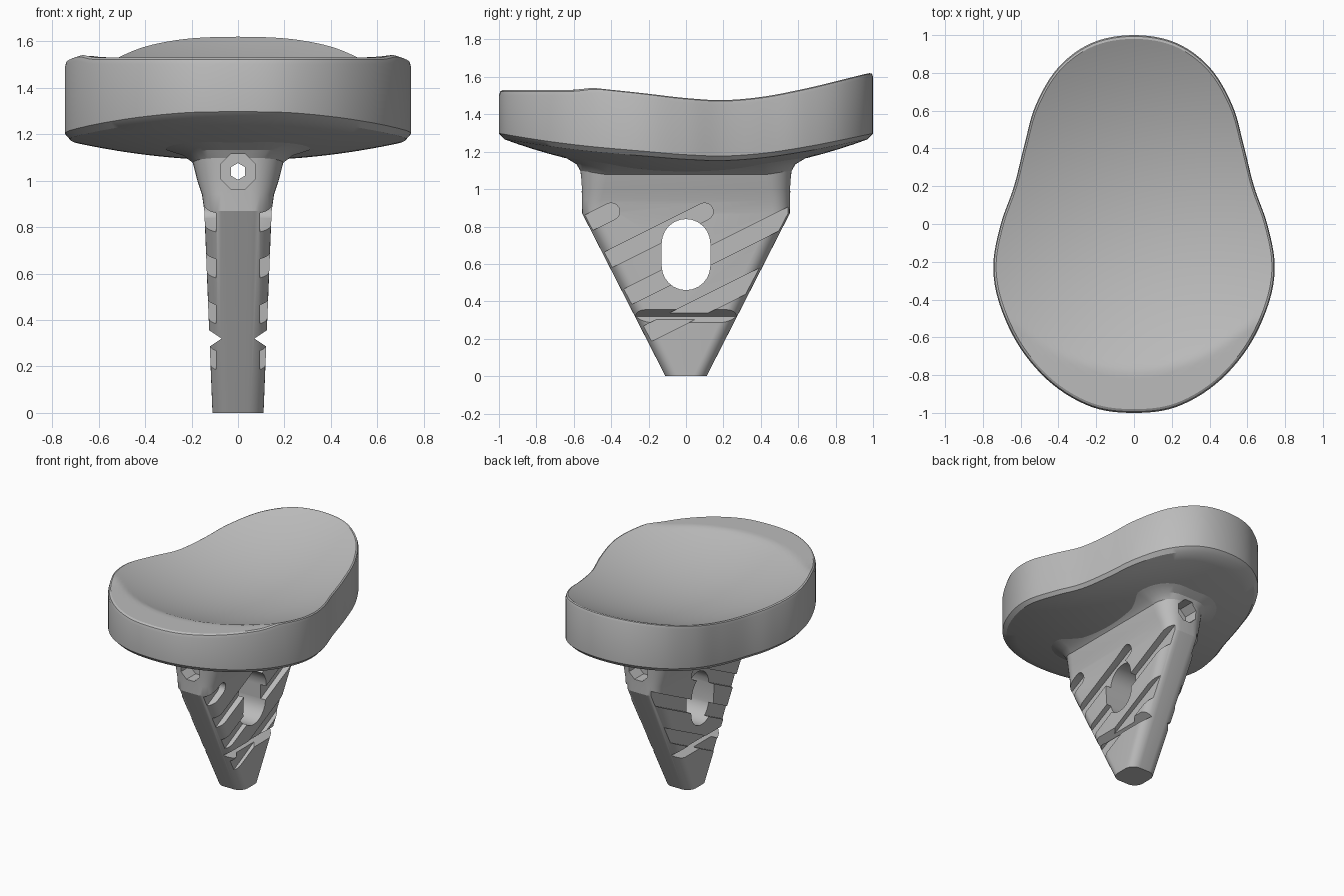
import bpy, bmesh, math
from mathutils import Vector

if "Cube" in bpy.data.objects:
    bpy.data.objects.remove(bpy.data.objects["Cube"])

grey = bpy.data.materials.new("light_grey")
grey.use_nodes = True
grey.diffuse_color = (0.5, 0.5, 0.5, 1)
grey.node_tree.nodes["Principled BSDF"].inputs["Base Color"].default_value = (0.5, 0.5, 0.5, 1)


def top_z(x, y):
    """Dished top, cut off by a flat crescent at the front."""
    return min(1.377 + .23 * x * x + .253 * y * y, 1.53 + .12 * max(0, y + .6) + max(0, y + .3))


def under_z(x, y):
    """Shallow bowl of the underside."""
    return 1.087 + .155 * x * x + .19 * y * y


def loft(name, rings):
    """Skin a list of equal-length rings and cap both ends."""
    bm = bmesh.new()
    rows = [[bm.verts.new(p) for p in r] for r in rings]
    n = len(rows[0])
    for a, b in zip(rows, rows[1:]):
        for i in range(n):
            bm.faces.new((a[i], a[(i + 1) % n], b[(i + 1) % n], b[i]))
    bm.faces.new(rows[0])
    bm.faces.new(rows[-1])
    bmesh.ops.recalc_face_normals(bm, faces=bm.faces)
    mesh = bpy.data.meshes.new(name)
    bm.to_mesh(mesh)
    bm.free()
    mesh.materials.append(grey)
    ob = bpy.data.objects.new(name, mesh)
    bpy.context.collection.objects.link(ob)
    return ob


def capsule(p, q, r, seg):
    """Outline of a rounded slot from p to q."""
    ang = math.atan2(q[1] - p[1], q[0] - p[0])
    pts = []
    for c, start in ((q, ang - math.pi / 2), (p, ang + math.pi / 2)):
        for i in range(seg + 1):
            a = start + math.pi * i / seg
            pts.append((c[0] + r * math.cos(a), c[1] + r * math.sin(a)))
    return pts


def circle(z, r, seg):
    return [(r * math.cos(math.tau * (i + .5) / seg), z + r * math.sin(math.tau * (i + .5) / seg))
            for i in range(seg)]


def cut(ob, outline, axis, lo, hi):
    """Subtract an outline extruded along x or y."""
    place = (lambda u, z, d: (d, u, z)) if axis == "x" else (lambda u, z, d: (u, d, z))
    tool = loft("cutter", [[place(u, z, d) for u, z in outline] for d in (lo, hi)])
    tool.hide_render = True
    mod = ob.modifiers.new("cut", "BOOLEAN")
    mod.operation, mod.object, mod.solver = "DIFFERENCE", tool, "EXACT"
    bpy.context.view_layer.objects.active = ob
    bpy.ops.object.modifier_apply(modifier=mod.name)
    bpy.data.objects.remove(tool)


def smooth(ob, angle):
    bpy.ops.object.select_all(action="DESELECT")
    ob.select_set(True)
    bpy.context.view_layer.objects.active = ob
    bpy.ops.object.shade_smooth_by_angle(angle=math.radians(angle))


# Egg-shaped plan outline: half profile, mirrored, then splined
half = [(0, -1), (.22, -.97), (.43, -.85), (.6, -.66), (.71, -.43), (.745, -.22), (.705, 0),
        (.635, .2), (.58, .42), (.52, .63), (.4, .83), (.22, .96), (0, 1)]
ctrl = [Vector(p) for p in half + [(-x, y) for x, y in half[-2:0:-1]]]
egg = []
for i in range(len(ctrl)):
    a, b, c, d = (ctrl[(i + k) % len(ctrl)] for k in (-1, 0, 1, 2))
    for s in range(6):
        t = s / 6
        egg.append(.5 * (2 * b + (c - a) * t + (2 * a - 5 * b + 4 * c - d) * t * t
                         + (3 * b - a - 3 * c + d) * t ** 3))

# Dished plate: top rings, rounded rim, wall, bevel, bowl underside
def ring(scale, height, offset):
    pts = [p * scale for p in egg]
    return [(p.x, p.y, height(p.x, p.y) + offset) for p in pts]

steps = 36
rings = [ring(.98 * (i + .2) / (steps + .2), top_z, 0) for i in range(steps + 1)]
rings += [ring(.993, top_z, -.008), ring(1, top_z, -.028), ring(1, under_z, .02), ring(.97, under_z, 0)]
rings += [ring(.97 * (12 - i) / 12 + .005, under_z, 0) for i in range(1, 13)]
plate = loft("dished_plate", rings)
smooth(plate, 30)

# Tapered fin: rounded-rectangle sections flaring into the plate
def section(hx, hy, r, height):
    pts = []
    for sx, sy, quarter in ((1, 1, 0), (-1, 1, 1), (-1, -1, 2), (1, -1, 3)):
        for i in range(9):
            a = math.pi / 2 * (quarter + i / 8)
            x = sx * (hx - r) + r * math.cos(a)
            y = sy * (hy - r) + r * math.sin(a)
            pts.append((x, y, height(x, y)))
    return pts

def level(z):
    return lambda x, y: z

def below(d):
    return lambda x, y: under_z(x, y) - d

fin = loft("tapered_fin", [
    section(.11, .11, .07, level(0)),
    section(.145, .555, .09, level(.87)),
    section(.155, .556, .1, level(.94)),
    section(.175, .558, .12, level(1.0)),
    section(.195, .565, .14, below(.05)),
    section(.235, .585, .17, below(.02)),
    section(.3, .63, .22, below(.004)),
    section(.36, .68, .26, below(-.015)),
    section(.3, .5, .2, level(1.2))])

# Oval window through the fin
cut(fin, capsule((0, .59), (0, .71), .13, 12), "x", -.5, .5)

# Slanted grooves and the V notch on both sides
for side in (-1, 1):
    for k, end in enumerate((-.4, .1, .8, .8)):
        line = lambda y: 1.08 - .25 * k + .5 * y
        lo, hi = sorted((side * .095, side * .5))
        cut(fin, capsule((-.8, line(-.8)), (end, line(end)), .046, 8), "x", lo, hi)
    cut(fin, [(side * .07, .32), (side * .2, .405), (side * .2, .235)], "y", -.6, .6)

# Cross bore with a faceted counterbore at each end
cut(fin, circle(1.04, .036, 6), "y", -.8, .8)
for side in (-1, 1):
    lo, hi = sorted((side * .45, side * .8))
    cut(fin, circle(1.04, .082, 8), "y", lo, hi)
smooth(fin, 25)
